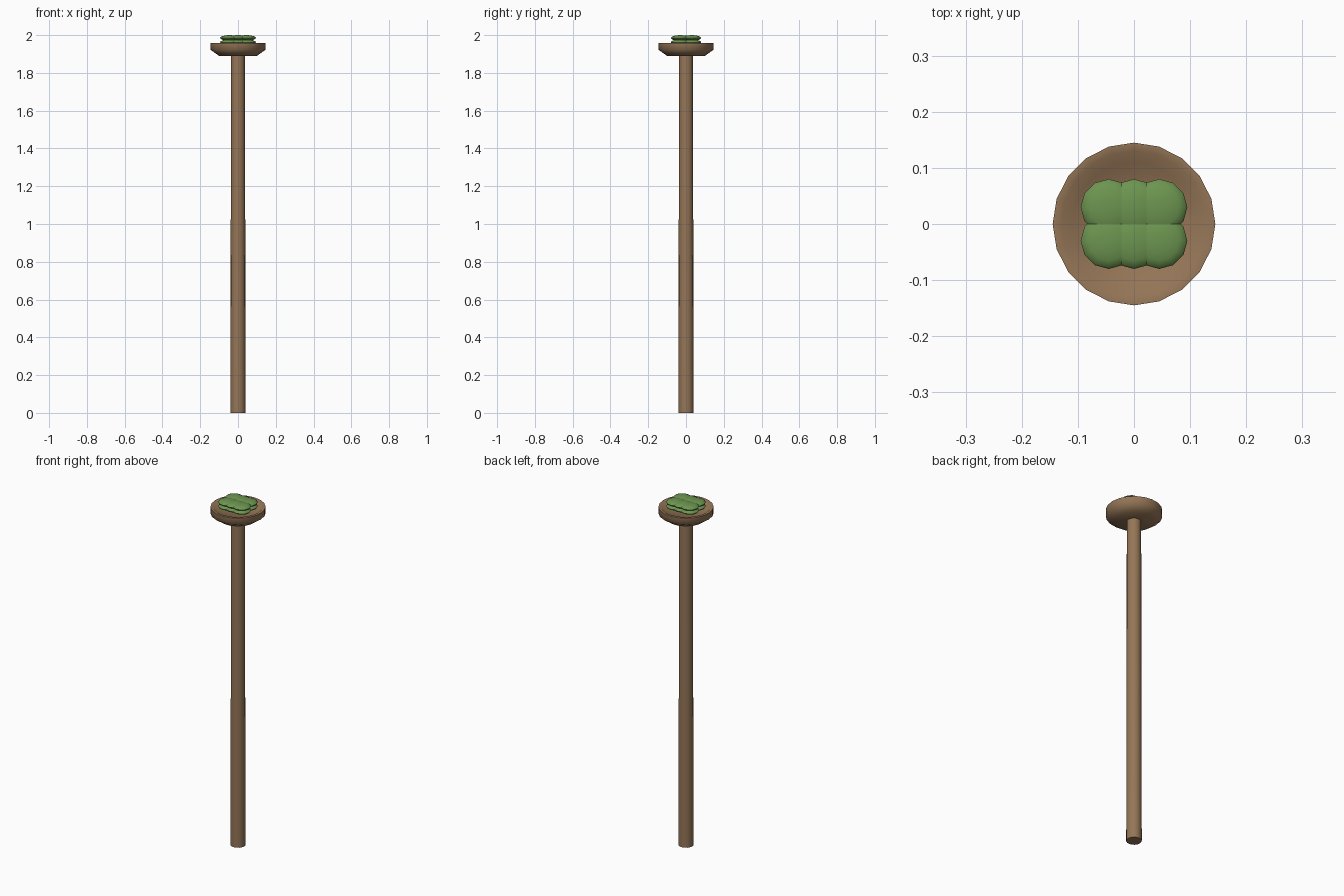
import bpy, bmesh, math
from mathutils import Matrix

cube = bpy.data.objects.get("Cube")
if cube:
    bpy.data.objects.remove(cube, do_unlink=True)


def material(name, rgb):
    mat = bpy.data.materials.new(name)
    mat.use_nodes = True
    colour = (*rgb, 1)
    mat.diffuse_color = colour
    bsdf = mat.node_tree.nodes["Principled BSDF"]
    bsdf.inputs["Base Color"].default_value = colour
    bsdf.inputs["Roughness"].default_value = 0.9
    return mat


wood = material("brown wood", (0.30, 0.18, 0.095))
leaf = material("leaf green", (0.15, 0.30, 0.08))


def finish(name, bm, mat, angle):
    mesh = bpy.data.meshes.new(name)
    bm.to_mesh(mesh)
    bm.free()
    mesh.materials.append(mat)
    obj = bpy.data.objects.new(name, mesh)
    bpy.context.collection.objects.link(obj)
    bpy.ops.object.select_all(action="DESELECT")
    obj.select_set(True)
    bpy.context.view_layer.objects.active = obj
    bpy.ops.object.shade_smooth_by_angle(angle=math.radians(angle))
    return obj


def lathe(name, profile, sides, mat, angle):
    """Spin an (r, z) profile around the z axis."""
    bm = bmesh.new()
    verts = [bm.verts.new((r, 0, z)) for r, z in profile]
    edges = [bm.edges.new(pair) for pair in zip(verts, verts[1:])]
    bmesh.ops.spin(bm, geom=verts + edges, cent=(0, 0, 0), axis=(0, 0, 1),
                   angle=math.tau, steps=sides, use_duplicate=False)
    bmesh.ops.remove_doubles(bm, verts=bm.verts, dist=0.0005)
    bmesh.ops.recalc_face_normals(bm, faces=bm.faces)
    return finish(name, bm, mat, angle)


# Slightly tapered pole
lathe("pole", [(0, 0), (0.04, 0), (0.037, 1.9), (0, 1.9)], 16, wood, 40)

# Shallow dish with a raised rim
lathe("dish", [(0, 1.89), (0.1, 1.89), (0.145, 1.922), (0.145, 1.958),
               (0.13, 1.958), (0.11, 1.94), (0, 1.935)], 20, wood, 60)

# Two layers of flattened round lobes resting in the dish
bm = bmesh.new()
for z in (1.962, 1.985):
    for x in (-0.045, 0, 0.045):
        for y in (-0.03, 0.03):
            place = Matrix.Translation((x, y, z)) @ Matrix.Diagonal((1, 1, 0.3, 1))
            bmesh.ops.create_uvsphere(bm, u_segments=12, v_segments=8,
                                      radius=0.05, matrix=place)
finish("leaf_lobes", bm, leaf, 60)
